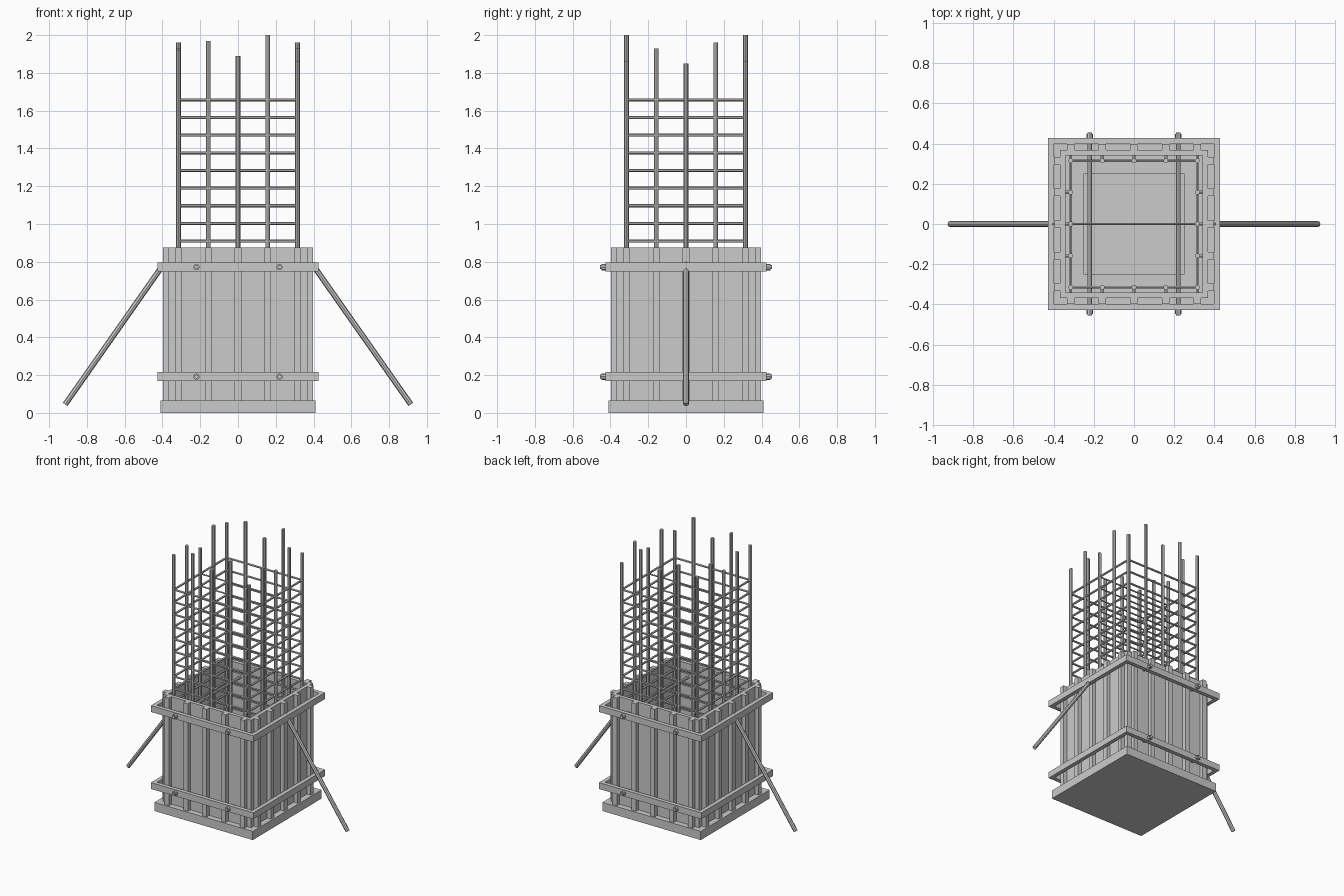
import bpy, bmesh, math
from mathutils import Vector, Matrix

if "Cube" in bpy.data.objects:
    bpy.data.objects.remove(bpy.data.objects["Cube"])


class Part:
    """Collects primitives into one named mesh object."""

    def __init__(self, name):
        self.name, self.bm = name, bmesh.new()

    def box(self, x0, x1, y0, y1, z0, z1):
        c = Vector(((x0 + x1) / 2, (y0 + y1) / 2, (z0 + z1) / 2))
        m = Matrix.Translation(c) @ Matrix.Diagonal((x1 - x0, y1 - y0, z1 - z0, 1))
        bmesh.ops.create_cube(self.bm, size=1, matrix=m)

    def rod(self, a, b, r, sides=8):
        a, b = Vector(a), Vector(b)
        rot = (b - a).to_track_quat('Z', 'Y').to_matrix().to_4x4()
        bmesh.ops.create_cone(self.bm, cap_ends=True, segments=sides, radius1=r, radius2=r,
                              depth=(b - a).length, matrix=Matrix.Translation((a + b) / 2) @ rot)

    def done(self):
        me = bpy.data.meshes.new(self.name)
        self.bm.to_mesh(me)
        self.bm.free()
        ob = bpy.data.objects.new(self.name, me)
        bpy.context.collection.objects.link(ob)
        return ob


BASE, TOP = 0.065, 0.875
GRID = (-0.315, -0.158, 0, 0.158, 0.315)
R = 0.315

# footing slab and low kicker inside the form
p = Part("footing_slab")
p.box(-0.41, 0.41, -0.41, 0.41, 0, BASE)
p.done()
p = Part("column_kicker")
p.box(-0.25, 0.25, -0.25, 0.25, BASE - 0.005, 0.1)
p.done()

# plywood form panels
p = Part("form_panels")
for s in (-1, 1):
    a, b = sorted((s * 0.34, s * 0.367))
    p.box(-0.367, 0.367, a, b, BASE, TOP)
    p.box(a, b, -0.34, 0.34, BASE, TOP)
p.done()

# vertical battens, five on each side
p = Part("form_battens")
for s in (-1, 1):
    a, b = sorted((s * 0.367, s * 0.398))
    for c in GRID:
        p.box(c - 0.018, c + 0.018, a, b, BASE, TOP)
        p.box(a, b, c - 0.018, c + 0.018, BASE, TOP)
p.done()

# two clamp frames with tie bolts and nuts
for name, z in (("lower", 0.192), ("upper", 0.772)):
    p = Part(name + "_clamp_frame")
    for s in (-1, 1):
        a, b = sorted((s * 0.397, s * 0.427))
        p.box(-0.427, 0.427, a, b, z - 0.024, z + 0.024)
        p.box(a, b, -0.397, 0.397, z - 0.024, z + 0.024)
    p.done()
    p = Part(name + "_tie_bolts")
    for x in (-0.22, 0.22):
        p.rod((x, -0.455, z), (x, 0.455, z), 0.011)
        for s in (-1, 1):
            p.rod((x, s * 0.425, z), (x, s * 0.447, z), 0.017)
    p.done()

# raking braces
for s, name in ((-1, "left_brace"), (1, "right_brace")):
    p = Part(name)
    p.rod((s * 0.392, 0, 0.79), (s * 0.915, 0, 0.045), 0.015)
    p.done()

# vertical reinforcing bars with staggered tops
p = Part("vertical_bars")
for s in (-1, 1):
    for x, h in zip(GRID, (1.92, 1.97, 1.89, 2.0, 1.86)):
        p.rod((x, s * R, BASE), (x, s * R, h), 0.0125)
    for y, h in zip(GRID[1:4], (1.93, 1.85, 1.96)):
        p.rod((s * R, y, BASE), (s * R, y, h), 0.0125)
p.done()

# horizontal stirrups and middle cross ties
p = Part("stirrups")
t = Part("cross_ties")
for k in range(17):
    z = 1.657 - 0.0934 * k
    for s in (-1, 1):
        p.rod((-R, s * R, z), (R, s * R, z), 0.008, 6)
        p.rod((s * R, -R, z), (s * R, R, z), 0.008, 6)
    t.rod((-R, 0, z), (R, 0, z), 0.006, 6)
p.done()
t.done()

# cover spacers between bars and form
p = Part("cover_spacers")
for s in (-1, 1):
    for z in (0.25, 0.8):
        for c in GRID:
            p.rod((c, s * R, z), (c, s * 0.345, z), 0.009, 6)
        for c in GRID[1:4]:
            p.rod((s * R, c, z), (s * 0.345, c, z), 0.009, 6)
p.done()
